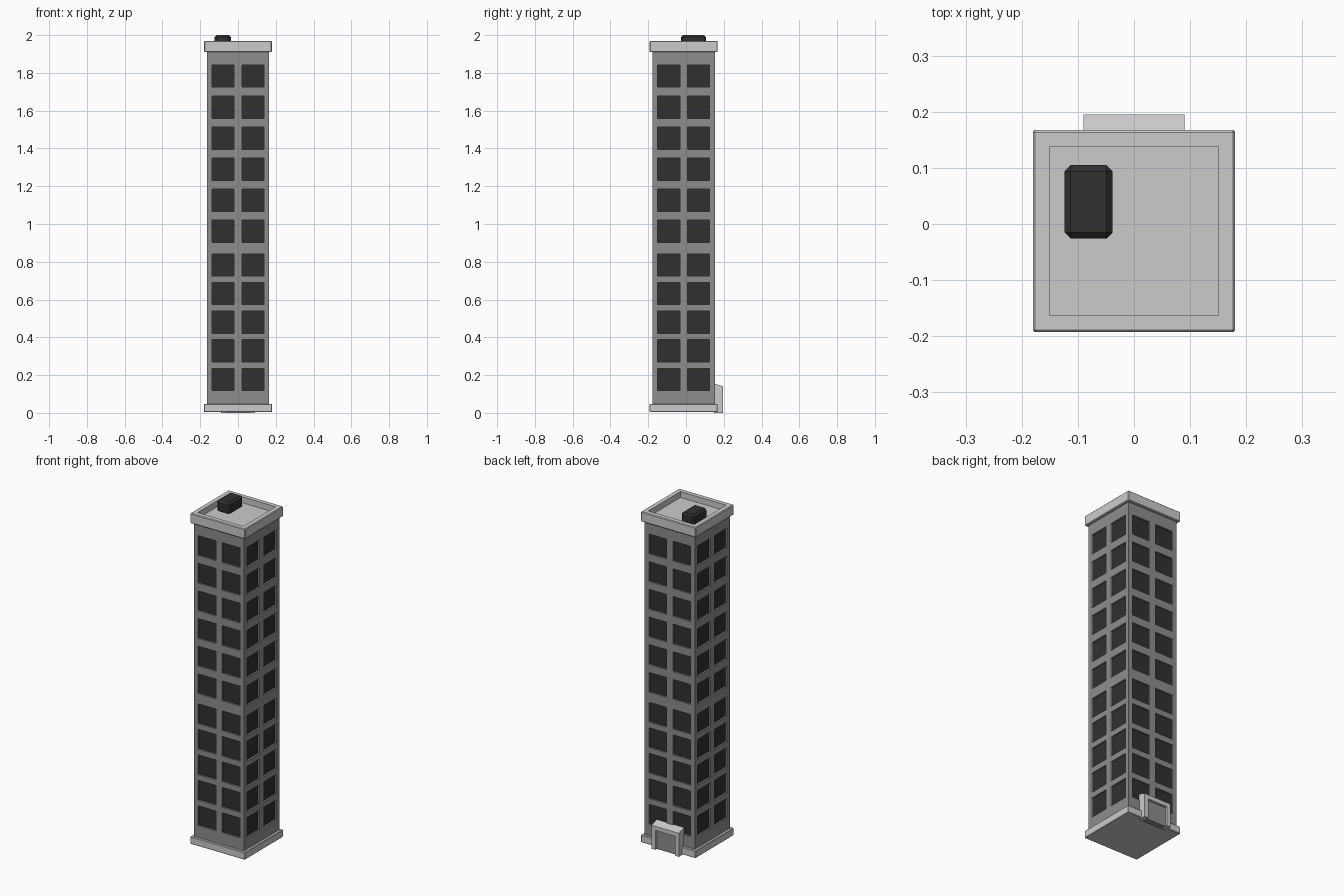
import bpy, bmesh, math
from mathutils import Matrix, Vector

if "Cube" in bpy.data.objects:
    bpy.data.objects.remove(bpy.data.objects["Cube"])

CY = -0.0125        # tower centre in y
HALF = 0.165        # tower half width
Z0, Z1 = 0.03, 1.93
DEPTH = 0.01        # window recess


def mat(name, v):
    m = bpy.data.materials.new(name)
    m.diffuse_color = (v, v, v, 1)
    m.use_nodes = True
    m.node_tree.nodes["Principled BSDF"].inputs["Base Color"].default_value = m.diffuse_color
    return m


wall_mat = mat("wall_grey", 0.27)
trim_mat = mat("trim_grey", 0.55)
dark_mat = mat("dark_glass", 0.03)


def finish(name, bm, *mats):
    me = bpy.data.meshes.new(name)
    bm.to_mesh(me)
    bm.free()
    ob = bpy.data.objects.new(name, me)
    bpy.context.collection.objects.link(ob)
    for m in mats:
        me.materials.append(m)
    return ob


def box(name, lo, hi, m, bevel=0.0):
    bm = bmesh.new()
    bmesh.ops.create_cube(bm, size=1)
    lo, hi = Vector(lo), Vector(hi)
    for v in bm.verts:
        v.co = Vector(((lo[i] + hi[i]) / 2 + v.co[i] * (hi[i] - lo[i]) for i in range(3)))
    if bevel:
        bmesh.ops.bevel(bm, geom=bm.edges[:], offset=bevel, segments=1,
                        profile=0.5, affect='EDGES')
    return finish(name, bm, m)


# tower walls: one gridded facade with recessed panes, turned four times
rows = [0.177 + 0.1515 * i for i in range(5)] + [0.961 + 0.1644 * i for i in range(6)]
zs = [Z0] + [z + d for z in rows for d in (-0.059, 0.059)] + [Z1]
xs = [-HALF, -0.138, -0.02, 0.02, 0.138, HALF]
bm = bmesh.new()
for side in range(4):
    turn = Matrix.Translation((0, CY, 0)) @ Matrix.Rotation(side * math.pi / 2, 4, 'Z')
    for i in range(5):
        for j in range(len(zs) - 1):
            corners = [(xs[i], zs[j]), (xs[i + 1], zs[j]),
                       (xs[i + 1], zs[j + 1]), (xs[i], zs[j + 1])]
            outer = [turn @ Vector((x, -HALF, z)) for x, z in corners]
            if i % 2 and j % 2:
                inner = [turn @ Vector((x, -HALF + DEPTH, z)) for x, z in corners]
                pane = bm.faces.new([bm.verts.new(p) for p in inner])
                pane.material_index = 1
                for k in range(4):
                    n = (k + 1) % 4
                    bm.faces.new([bm.verts.new(p) for p in
                                  (outer[k], outer[n], inner[n], inner[k])])
            else:
                bm.faces.new([bm.verts.new(p) for p in outer])
bmesh.ops.remove_doubles(bm, verts=bm.verts[:], dist=1e-5)
finish("tower_walls", bm, wall_mat, dark_mat)

# plinth
box("base_plinth", (-0.18, CY - 0.18, 0.004), (0.18, CY + 0.18, 0.048), trim_mat, 0.003)

# roof slab with sunken centre
bm = bmesh.new()
bmesh.ops.create_cube(bm, size=1)
for v in bm.verts:
    v.co = Vector((v.co.x * 0.36, CY + v.co.y * 0.36, 1.94 + v.co.z * 0.06))
bmesh.ops.bevel(bm, geom=bm.edges[:], offset=0.004, segments=1, profile=0.5, affect='EDGES')
bm.normal_update()
top = max(bm.faces, key=lambda f: f.calc_center_median().z + f.calc_area())
bmesh.ops.inset_region(bm, faces=[top], thickness=0.036)
ring = bmesh.ops.extrude_discrete_faces(bm, faces=[top])["faces"]
bmesh.ops.translate(bm, verts=ring[0].verts[:], vec=(0, 0, -0.035))
finish("roof_parapet", bm, trim_mat)

# rooftop unit
box("roof_unit", (-0.124, -0.026, 1.93), (-0.038, 0.105, 2.0), dark_mat, 0.011)

# rear entrance: lintel with sloping top, two posts, recessed door
BACK = CY + HALF - 0.005
bm = bmesh.new()
profile = [(BACK, 0.115), (0.195, 0.115), (0.195, 0.14), (BACK, 0.156)]
face = bm.faces.new([bm.verts.new((-0.09, y, z)) for y, z in profile])
ext = bmesh.ops.extrude_face_region(bm, geom=[face])["geom"]
bmesh.ops.translate(bm, verts=[g for g in ext if isinstance(g, bmesh.types.BMVert)],
                    vec=(0.18, 0, 0))
bmesh.ops.recalc_face_normals(bm, faces=bm.faces[:])
finish("entrance_lintel", bm, trim_mat)
for s, label in ((-1, "left"), (1, "right")):
    a, b = sorted((s * 0.064, s * 0.09))
    box("entrance_post_" + label, (a, BACK, 0), (b, 0.195, 0.116), trim_mat)
box("entrance_door", (-0.066, BACK, 0), (0.066, 0.181, 0.117), wall_mat)
